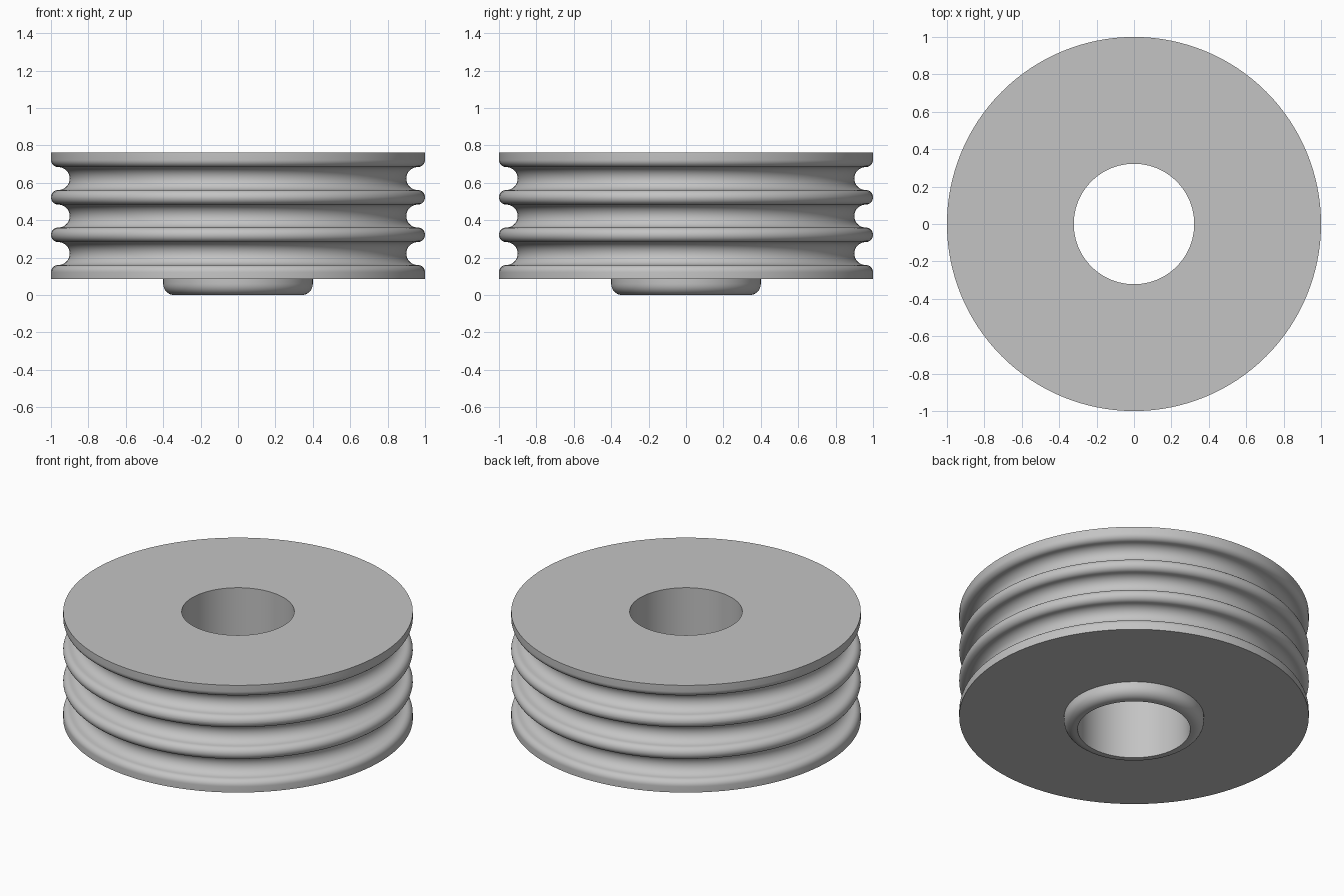
import bpy
import bmesh
from math import sin, cos, pi, radians

cube = bpy.data.objects.get("Cube")
if cube:
    bpy.data.objects.remove(cube, do_unlink=True)

# Main dimensions
OUTER, BORE, HUB = 1.0, 0.322, 0.4
BASE, TOP = 0.085, 0.762
GROOVES = (0.222, 0.4225, 0.623)
GROOVE_R, LIP_R, HUB_R = 0.0615, 0.0385, 0.06
SEGMENTS = 128

metal = bpy.data.materials.new("grey metal")
metal.use_nodes = True
colour = (0.55, 0.55, 0.55, 1)
metal.diffuse_color = colour
metal.node_tree.nodes["Principled BSDF"].inputs["Base Color"].default_value = colour


def arc(r, z, radius, start, end, steps):
    """Points (radius, height) along an arc, angles in degrees."""
    angles = [radians(start + (end - start) * i / steps) for i in range(steps + 1)]
    return [(r + radius * cos(a), z + radius * sin(a)) for a in angles]


# Hub with a rounded lower rim
profile = [(BORE, 0)]
profile += arc(HUB - HUB_R, HUB_R, HUB_R, -90, 0, 8)
profile += [(HUB, BASE), (OUTER, BASE)]

# Rounded lips around each rope groove
neck = OUTER - LIP_R
for z in GROOVES:
    profile += arc(neck, z - GROOVE_R - LIP_R, LIP_R, 0, 90, 8)
    profile += arc(neck, z, GROOVE_R, 270, 90, 16)[1:-1]
    profile += arc(neck, z + GROOVE_R + LIP_R, LIP_R, -90, 0, 8)

# Top face and bore
profile += [(OUTER, TOP), (BORE, TOP)]

# Revolve the closed profile
bm = bmesh.new()
verts = [bm.verts.new((r, 0, z)) for r, z in profile]
edges = [bm.edges.new((a, b)) for a, b in zip(verts, verts[1:] + verts[:1])]
bmesh.ops.spin(bm, geom=verts + edges, cent=(0, 0, 0), axis=(0, 0, 1),
               angle=2 * pi, steps=SEGMENTS, use_merge=True)
bmesh.ops.remove_doubles(bm, verts=bm.verts, dist=0.0005)
bmesh.ops.recalc_face_normals(bm, faces=bm.faces)
mesh = bpy.data.meshes.new("pulley_wheel")
bm.to_mesh(mesh)
bm.free()
mesh.materials.append(metal)

wheel = bpy.data.objects.new("pulley_wheel", mesh)
bpy.context.collection.objects.link(wheel)
bpy.ops.object.select_all(action="DESELECT")
wheel.select_set(True)
bpy.context.view_layer.objects.active = wheel
bpy.ops.object.shade_smooth_by_angle(angle=radians(35))
